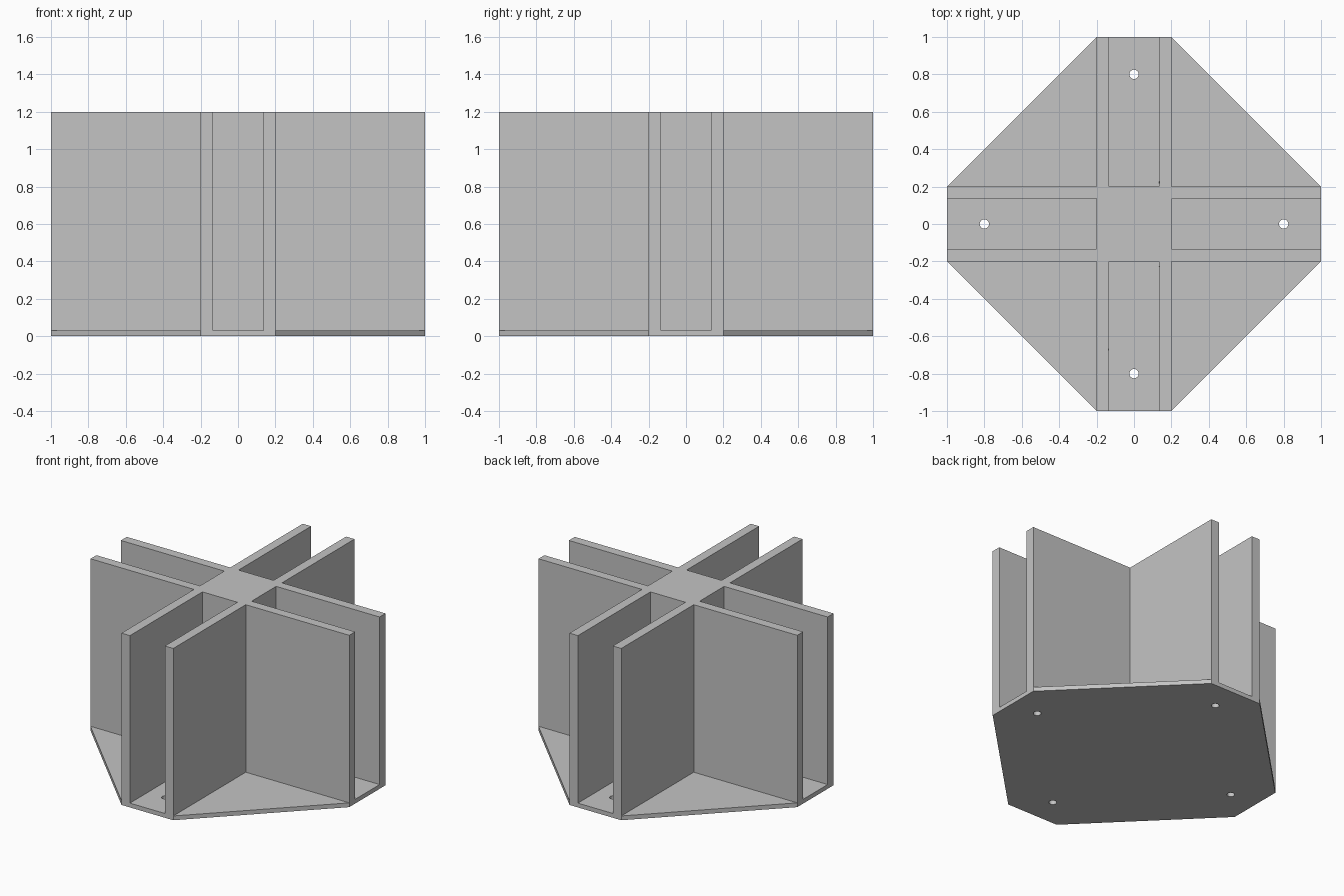
import bpy
import bmesh
from math import pi
from mathutils import Matrix, Vector

if "Cube" in bpy.data.objects:
    bpy.data.objects.remove(bpy.data.objects["Cube"])

HEIGHT = 1.2
BASE = 0.03         # base plate thickness
ARM = 0.2           # half width of each arm
SLOT = 0.135        # half width of the channel between two walls
REACH = 1.5         # how far cutters run past the body

grey = bpy.data.materials.new("plain grey")
colour = (0.55, 0.55, 0.55, 1)
grey.use_nodes = True
grey.diffuse_color = colour
grey.node_tree.nodes["Principled BSDF"].inputs["Base Color"].default_value = colour


def make_object(name, bm):
    bmesh.ops.recalc_face_normals(bm, faces=bm.faces[:])
    mesh = bpy.data.meshes.new(name)
    bm.to_mesh(mesh)
    bm.free()
    mesh.materials.append(grey)
    obj = bpy.data.objects.new(name, mesh)
    bpy.context.collection.objects.link(obj)
    return obj


def add_box(bm, low, high, turn):
    low, high = Vector(low), Vector(high)
    place = Matrix.Translation((low + high) / 2) @ Matrix.Diagonal((*(high - low), 1))
    bmesh.ops.create_cube(bm, size=1, matrix=turn @ place)


def cut(body, cutter):
    mod = body.modifiers.new("cut", "BOOLEAN")
    mod.operation = "DIFFERENCE"
    mod.solver = "EXACT"
    mod.object = cutter
    cutter.hide_render = True
    bpy.context.view_layer.objects.active = body
    bpy.ops.object.modifier_apply(modifier=mod.name)
    bpy.data.objects.remove(cutter)


turns = [Matrix.Rotation(i * pi / 2, 4, "Z") for i in range(4)]

# Octagonal block
bm = bmesh.new()
corners = [t @ Vector((1, side, 0)) for t in turns for side in (-ARM, ARM)]
floor = bm.faces.new([bm.verts.new(c) for c in corners])
solid = bmesh.ops.extrude_face_region(bm, geom=[floor], use_keep_orig=True)
top = [v for v in solid["geom"] if isinstance(v, bmesh.types.BMVert)]
bmesh.ops.translate(bm, verts=top, vec=(0, 0, HEIGHT))
body = make_object("cross_divider_stand", bm)

# Screw holes through the base
bm = bmesh.new()
for t in turns:
    bmesh.ops.create_cone(bm, cap_ends=True, segments=24, radius1=0.025, radius2=0.025,
                          depth=4, matrix=t @ Matrix.Translation((0.8, 0, 0)))
cut(body, make_object("hole_cutter", bm))

# Open corners and the channels between paired walls
bm = bmesh.new()
for t in turns:
    add_box(bm, (ARM, ARM, BASE), (REACH, REACH, REACH), t)
    add_box(bm, (ARM, -SLOT, BASE), (REACH, SLOT, REACH), t)
cut(body, make_object("space_cutter", bm))
